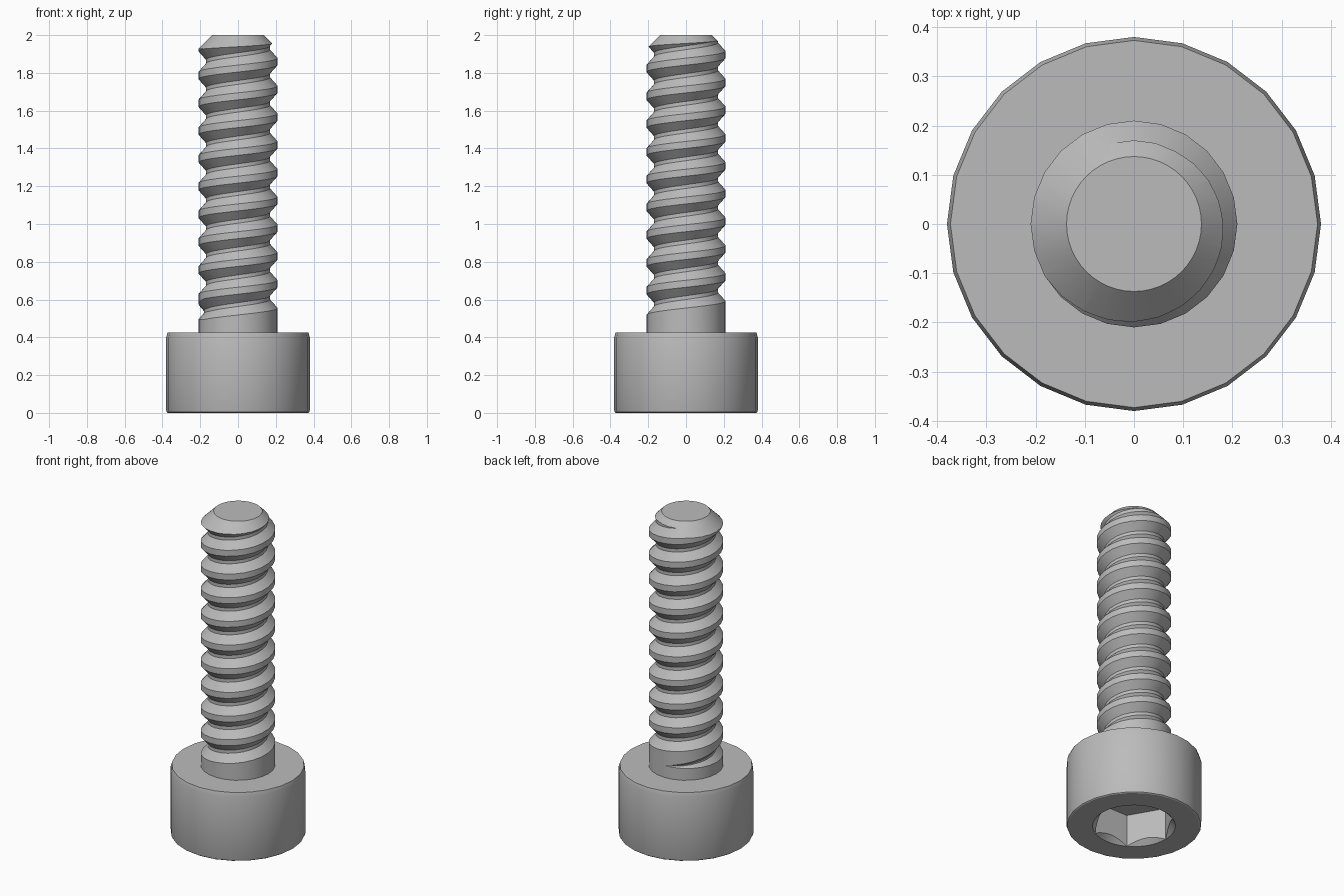
import bpy, bmesh
from math import pi, sin, cos

SEG = 24
TOP = 2.0
HEAD_TOP = 0.425
CREST, ROOT, PITCH = 0.21, 0.17, 0.147

if "Cube" in bpy.data.objects:
    bpy.data.objects.remove(bpy.data.objects["Cube"])

steel = bpy.data.materials.new("grey_steel")
steel.use_nodes = True
GREY = (0.5, 0.5, 0.5, 1)
steel.diffuse_color = GREY
steel.node_tree.nodes["Principled BSDF"].inputs["Base Color"].default_value = GREY


def to_object(name, bm):
    bmesh.ops.remove_doubles(bm, verts=bm.verts, dist=1e-5)
    bmesh.ops.recalc_face_normals(bm, faces=bm.faces)
    mesh = bpy.data.meshes.new(name)
    bm.to_mesh(mesh)
    bm.free()
    mesh.materials.append(steel)
    obj = bpy.data.objects.new(name, mesh)
    bpy.context.collection.objects.link(obj)
    return obj


def lathe(name, profile, sides=SEG):
    """Closed solid of stacked rings from (radius, z) pairs."""
    bm = bmesh.new()
    rings = [[bm.verts.new((r * cos(2 * pi * i / sides), r * sin(2 * pi * i / sides), z))
              for i in range(sides)] for r, z in profile]
    for a, b in zip(rings, rings[1:]):
        for i in range(sides):
            j = (i + 1) % sides
            bm.faces.new((a[i], a[j], b[j], b[i]))
    bm.faces.new(rings[0])
    bm.faces.new(rings[-1])
    return to_object(name, bm)


def select(obj):
    bpy.ops.object.select_all(action='DESELECT')
    obj.select_set(True)
    bpy.context.view_layer.objects.active = obj


def cut(obj, cutter, operation):
    cutter.hide_render = True
    mod = obj.modifiers.new("cut", 'BOOLEAN')
    mod.operation, mod.object, mod.solver = operation, cutter, 'EXACT'
    select(obj)
    bpy.ops.object.modifier_apply(modifier=mod.name)
    bpy.data.objects.remove(cutter)


def smooth(obj, degrees):
    select(obj)
    bpy.ops.object.shade_smooth_by_angle(angle=degrees * pi / 180)


# Cylinder head with eased rims and a countersunk hex socket underneath
head = lathe("socket_head", [(0.371, 0), (0.377, 0.004), (0.38, 0.012),
                             (0.38, 0.4), (0.373, HEAD_TOP)])
cut(head, lathe("hex_cutter", [(0.233, -0.1), (0.233, 0.2)], 6), 'DIFFERENCE')
cut(head, lathe("countersink_cutter", [(0.253, -0.02), (0.173, 0.06)], 48), 'DIFFERENCE')
smooth(head, 30)


# Threaded shank: a helical groove that fades in above a plain collar
def groove_section(bm, t):
    a = 2 * pi * t / SEG + START
    fade = min(1, t / 8)
    zc = START_Z + PITCH * t / SEG
    depth = (CREST - ROOT) * fade
    return [bm.verts.new((r * cos(a), r * sin(a), zc + dz * fade))
            for r, dz in ((CREST, -0.055), (CREST - depth, -0.01),
                          (CREST - depth, 0.01), (CREST, 0.055))]


START, START_Z = pi / 2, 0.5
bm = bmesh.new()
last = SEG * 12
rows = [groove_section(bm, t) for t in range(last + 1)]
for t in range(last):
    for j in range(3):
        bm.faces.new((rows[t][j], rows[t + 1][j], rows[t + 1][j + 1], rows[t][j + 1]))
    if t + 1 + SEG <= last:
        bm.faces.new((rows[t][3], rows[t + 1][3], rows[t + 1 + SEG][0], rows[t + SEG][0]))
base = [bm.verts.new((v[0].co.x, v[0].co.y, HEAD_TOP - 0.015)) for v in rows[:SEG]]
for t in range(SEG - 1):
    bm.faces.new((base[t], base[t + 1], rows[t + 1][0], rows[t][0]))
bm.faces.new((base[-1], base[0], rows[0][0], rows[SEG][0], rows[SEG - 1][0]))
bm.faces.new(base)
bm.faces.new([r[3] for r in rows[last - SEG:]] + rows[last][2::-1])
shank = to_object("threaded_shank", bm)

# Conical tip
cut(shank, lathe("tip_cutter", [(0.3, 0.2), (0.3, TOP - 0.163), (0.137, TOP)], 48), 'INTERSECT')
smooth(shank, 25)
